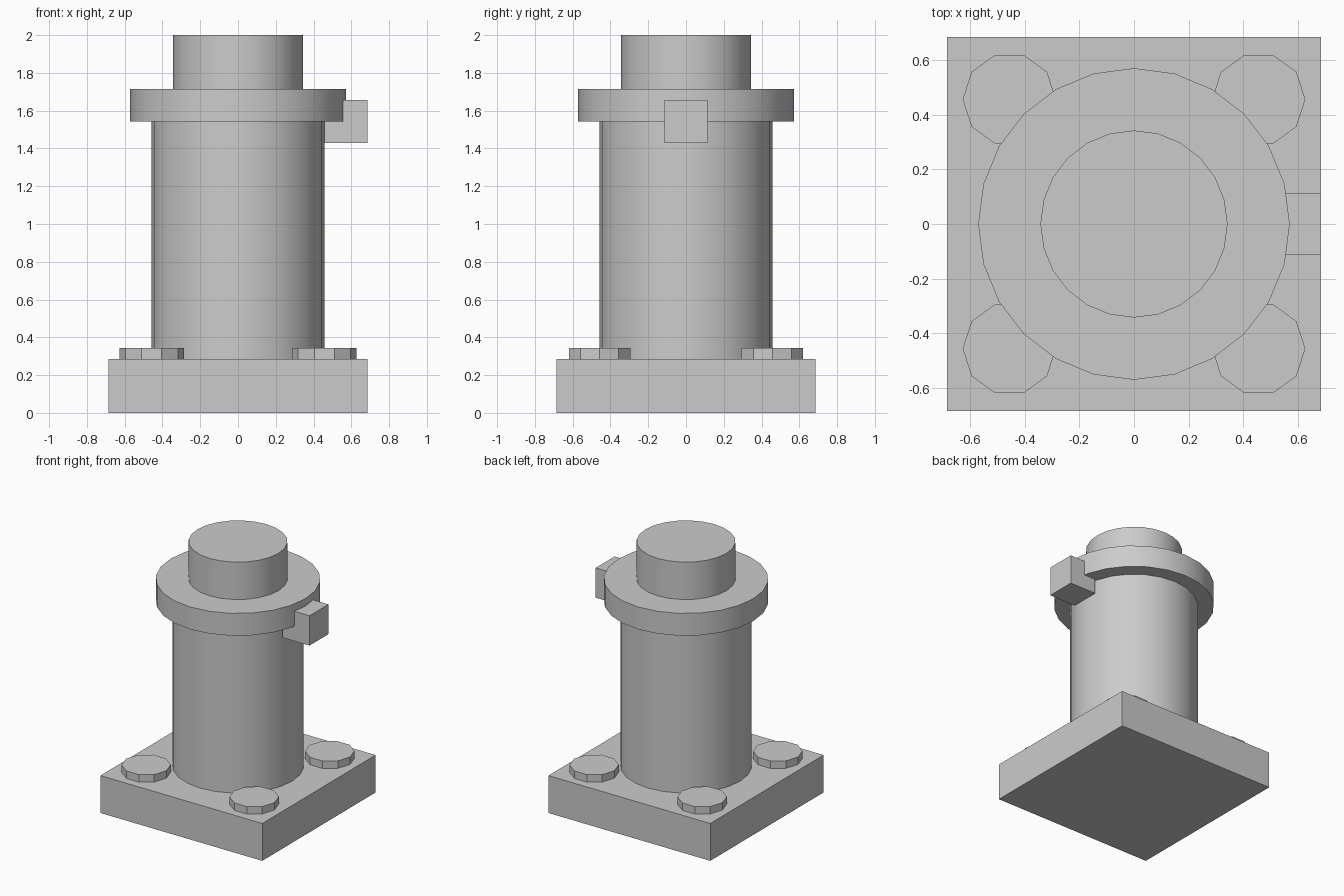
import bpy
import math

cube = bpy.data.objects.get("Cube")
if cube:
    bpy.data.objects.remove(cube, do_unlink=True)

grey = bpy.data.materials.new("plain_grey")
grey.use_nodes = True
colour = (0.6, 0.6, 0.6, 1)
grey.diffuse_color = colour
grey.node_tree.nodes["Principled BSDF"].inputs["Base Color"].default_value = colour


def finish(name):
    obj = bpy.context.object
    obj.name = name
    obj.data.materials.append(grey)
    return obj


def box(name, size, centre):
    bpy.ops.mesh.primitive_cube_add(size=1, location=centre)
    obj = finish(name)
    obj.scale = size
    bpy.ops.object.transform_apply(location=False, rotation=False, scale=True)
    return obj


def disc(name, radius, bottom, top, sides=24, x=0, y=0):
    # Turned a quarter so that a corner lies on the x axis
    bpy.ops.mesh.primitive_cylinder_add(
        vertices=sides, radius=radius, depth=top - bottom,
        location=(x, y, (bottom + top) / 2), rotation=(0, 0, math.pi / 2))
    obj = finish(name)
    bpy.ops.object.shade_smooth_by_angle(angle=math.radians(30))
    return obj


BASE_TOP = 0.286
FLANGE_BOTTOM, FLANGE_TOP = 1.543, 1.714
COLUMN_RADIUS = 0.457

# Square foot plate
box("base_plate", (1.37, 1.37, BASE_TOP), (0, 0, BASE_TOP / 2))

# Stacked round body
disc("column", COLUMN_RADIUS, BASE_TOP, FLANGE_BOTTOM)
disc("flange", 0.571, FLANGE_BOTTOM, FLANGE_TOP)
disc("top_cap", 0.343, FLANGE_TOP, 2)

# Ten-sided bolt heads at the plate corners
for side, sx in (("right", -1), ("left", 1)):
    for end, sy in (("front", -1), ("back", 1)):
        disc(f"bolt_{end}_{side}", 0.171, BASE_TOP, 0.343, 10,
             sx * COLUMN_RADIUS, sy * COLUMN_RADIUS)

# Block on the side of the flange
box("side_block", (0.228, 0.228, 0.228), (0.571, 0, 1.543))
